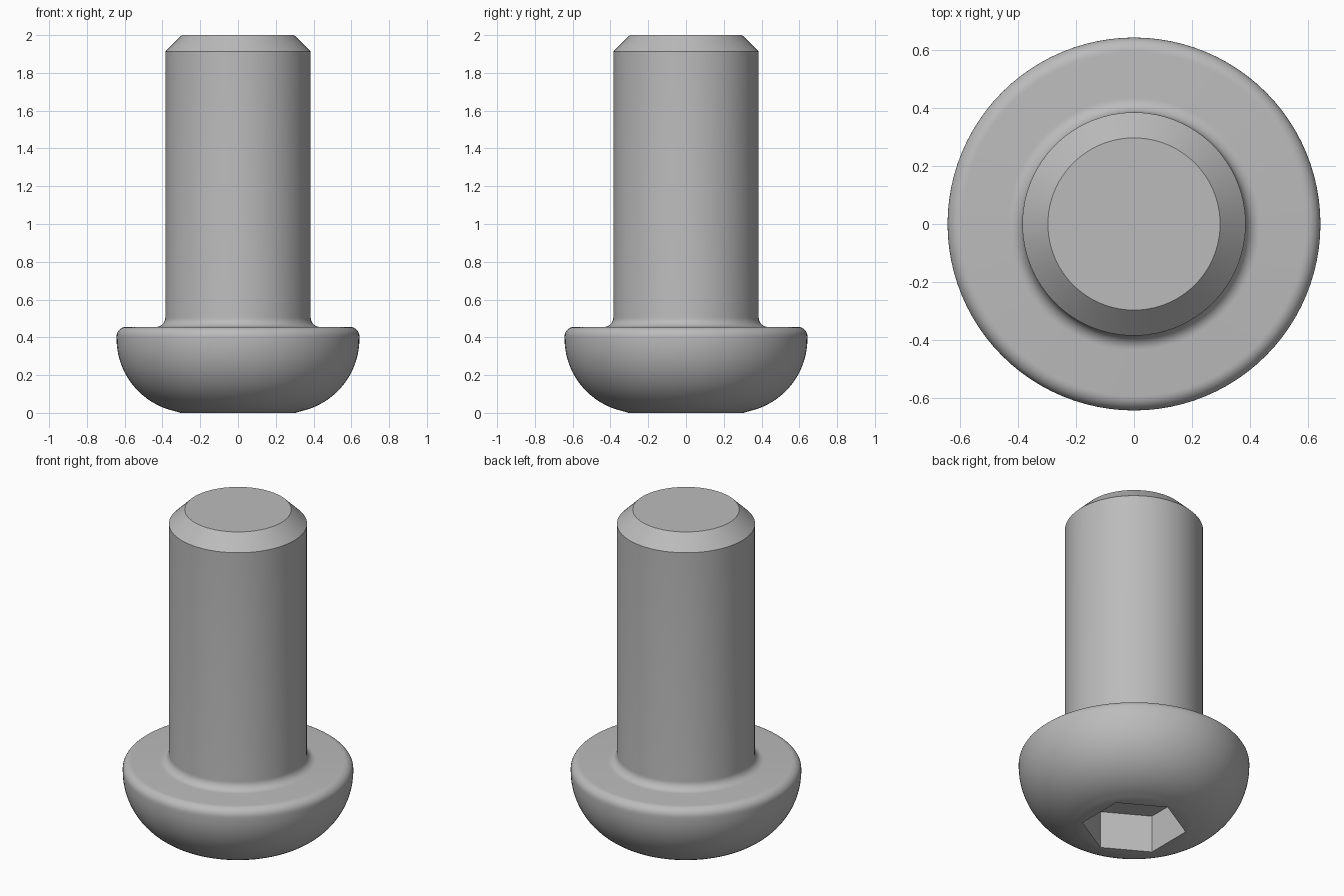
import bpy, bmesh
from math import sin, cos, pi, radians

cube = bpy.data.objects.get("Cube")
if cube:
    bpy.data.objects.remove(cube)

SEGMENTS = 96

# Plain steel
steel = bpy.data.materials.new("grey_steel")
steel.use_nodes = True
grey = (0.5, 0.5, 0.5, 1)
steel.diffuse_color = grey
steel.node_tree.nodes["Principled BSDF"].inputs["Base Color"].default_value = grey


def arc(cx, cz, r, start, end, steps):
    """Profile points (radius, height) along a circular arc, in degrees."""
    angles = [radians(start + (end - start) * i / steps) for i in range(steps + 1)]
    return [(cx + r * cos(a), cz + r * sin(a)) for a in angles]


def ring(bm, radius, z, hexagonal=False):
    """Closed loop of vertices, round or six-sided with corners on the y axis."""
    verts = []
    for i in range(SEGMENTS):
        a = 2 * pi * i / SEGMENTS
        r = radius
        if hexagonal:
            offset = (a + pi / 6) % (pi / 3) - pi / 6
            r = radius * cos(pi / 6) / cos(offset)
        verts.append(bm.verts.new((r * cos(a), r * sin(a), z)))
    return verts


bm = bmesh.new()

# Hex socket: floor, walls and rim
SOCKET_R, SOCKET_DEPTH = 0.292, 0.23
rings = [ring(bm, SOCKET_R, SOCKET_DEPTH, True), ring(bm, SOCKET_R, 0, True)]

# Domed head, rounded rim, neck fillet, shank and chamfered tip
profile = arc(0.25, 0.393, 0.393, -82, 0, 20)
profile += arc(0.593, 0.405, 0.05, 0, 90, 8)
profile += arc(0.435, 0.505, 0.05, 270, 180, 8)
profile += [(0.385, 1.913), (0.297, 2.0)]
profile[0] = (profile[0][0], 0)
rings += [ring(bm, r, z) for r, z in profile]

for lower, upper in zip(rings, rings[1:]):
    for i in range(SEGMENTS):
        j = (i + 1) % SEGMENTS
        bm.faces.new((lower[i], lower[j], upper[j], upper[i]))
bm.faces.new(rings[0][::-1])
bm.faces.new(rings[-1])
bmesh.ops.recalc_face_normals(bm, faces=bm.faces)

mesh = bpy.data.meshes.new("button_head_bolt")
bm.to_mesh(mesh)
bm.free()
mesh.materials.append(steel)
bolt = bpy.data.objects.new("button_head_bolt", mesh)
bpy.context.collection.objects.link(bolt)

# Smooth round surfaces, crisp chamfer and socket edges
bpy.ops.object.select_all(action="DESELECT")
bolt.select_set(True)
bpy.context.view_layer.objects.active = bolt
bpy.ops.object.shade_smooth_by_angle(angle=radians(30))
